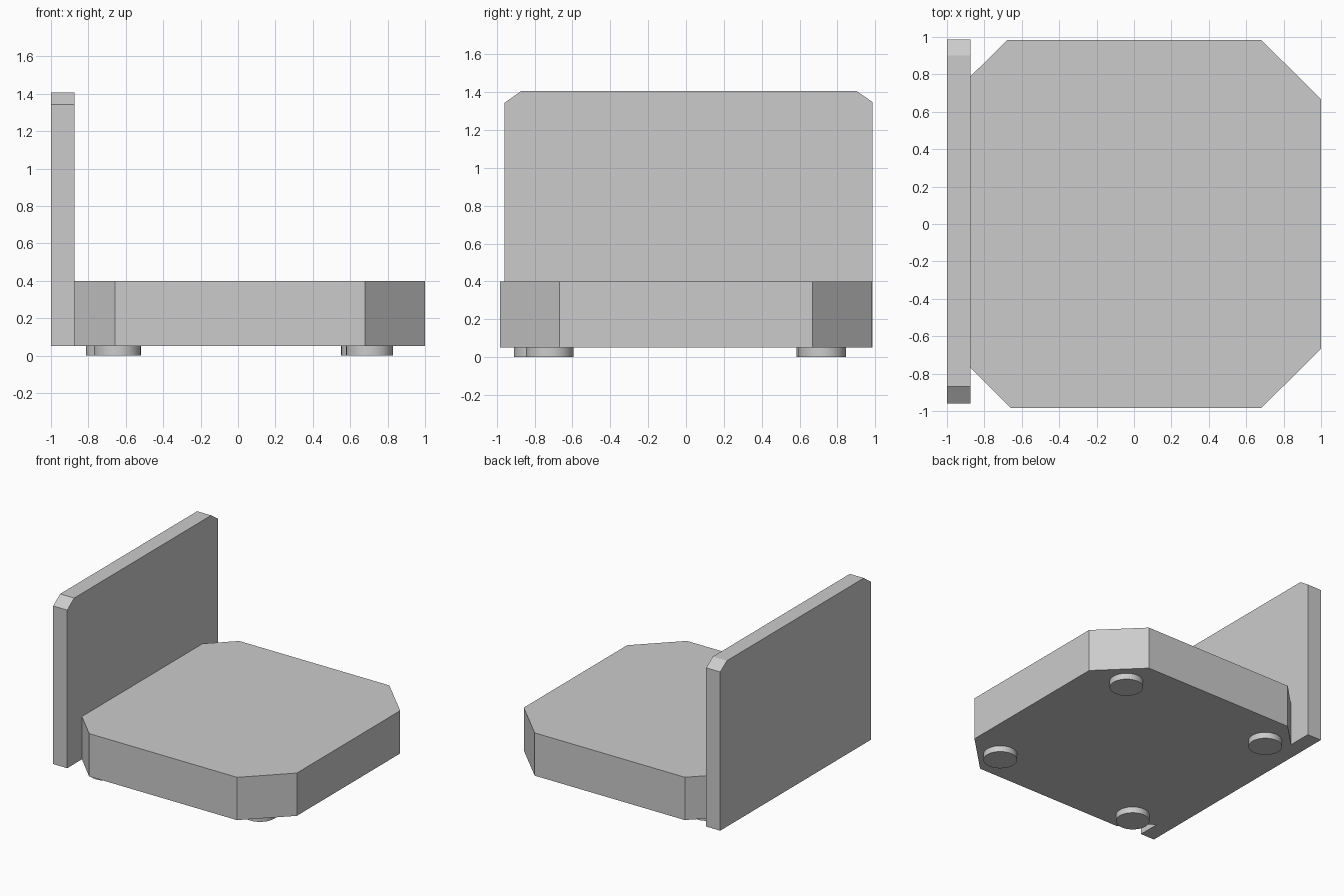
import bpy, bmesh
from mathutils import Vector

if "Cube" in bpy.data.objects:
    bpy.data.objects.remove(bpy.data.objects["Cube"])


def prism(name, profile, offset):
    """Extrude a flat closed profile along an offset vector."""
    bm = bmesh.new()
    face = bm.faces.new([bm.verts.new(p) for p in profile])
    new = bmesh.ops.extrude_face_region(bm, geom=[face])["geom"]
    moved = [g for g in new if isinstance(g, bmesh.types.BMVert)]
    bmesh.ops.translate(bm, verts=moved, vec=Vector(offset))
    bmesh.ops.recalc_face_normals(bm, faces=bm.faces)
    mesh = bpy.data.meshes.new(name)
    bm.to_mesh(mesh)
    bm.free()
    obj = bpy.data.objects.new(name, mesh)
    bpy.context.collection.objects.link(obj)
    return obj


BASE_Z = 0.05
PANEL_X = -0.873

# Base slab with cut corners, ending against the back panel
base_outline = [(-0.658, -0.984), (0.68, -0.984), (1.0, -0.668), (1.0, 0.668),
                (0.68, 0.984), (-0.678, 0.984), (PANEL_X, 0.79), (PANEL_X, -0.77)]
prism("base", [(x, y, BASE_Z) for x, y in base_outline], (0, 0, 0.35))

# Upright back panel with two clipped top corners
panel_outline = [(-0.96, BASE_Z), (0.986, BASE_Z), (0.986, 1.348),
                 (0.90, 1.407), (-0.87, 1.407), (-0.96, 1.343)]
prism("back_panel", [(-1.0, y, z) for y, z in panel_outline], (PANEL_X + 1.0, 0, 0))

# Four round feet, set slightly unevenly
feet = {"front_right": (0.704, -0.72), "back_right": (0.678, 0.72),
        "back_left": (-0.688, 0.71), "front_left": (-0.645, -0.784)}
for place, (x, y) in feet.items():
    bpy.ops.mesh.primitive_cylinder_add(vertices=32, radius=0.126, depth=BASE_Z,
                                        location=(x, y, BASE_Z / 2))
    bpy.context.object.name = place + "_foot"
    bpy.ops.object.shade_smooth_by_angle()
